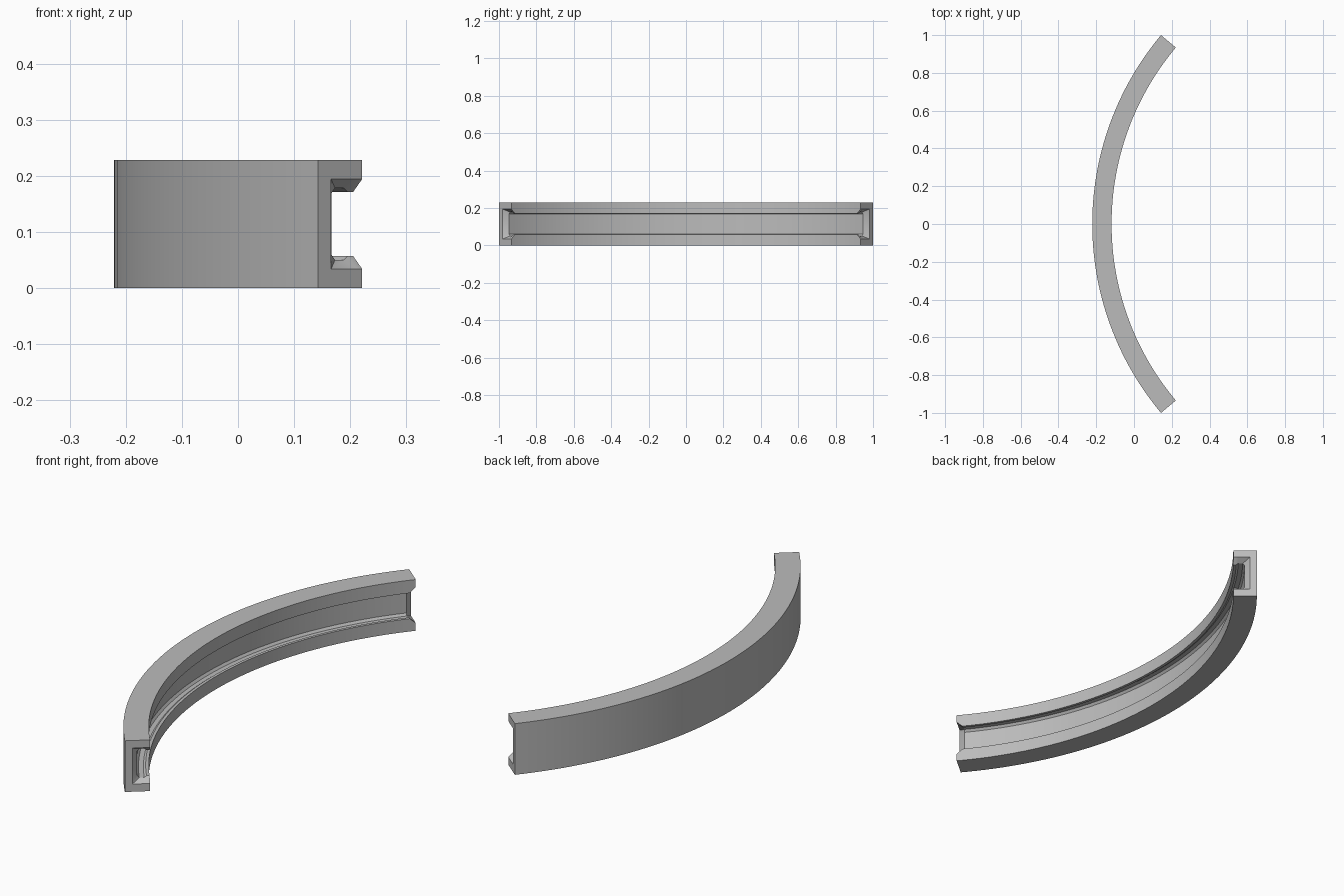
import bpy, bmesh, math

cube = bpy.data.objects.get("Cube")
if cube:
    bpy.data.objects.remove(cube, do_unlink=True)

# Overall dimensions of the curved channel
HEIGHT = 0.228
CENTRE_X = 1.3347
OUTER, INNER = 1.5557, 1.4535
SWEEP = math.radians(40)
FLARE = math.radians(39)
STEPS = 48


def full_profile(lower):
    """Mirror the lower half (radius, z) about mid height into a closed C."""
    return lower + [(r, HEIGHT - z) for r, z in reversed(lower)]


base = [(INNER, 0), (OUTER, 0)]
# Channel section: back wall, chamfer, ledge, raised lip, inner rim
channel = full_profile([(1.5035, 0.06), (1.495, 0.05), (1.475, 0.05),
                        (1.466, 0.057), (INNER, 0.057)] + base)
# Wider section at the open ends
mouth = full_profile([(1.5255, 0.043), (1.5255, 0.034), (1.475, 0.034),
                      (1.466, 0.034), (INNER, 0.034)] + base)

# Sections swept along the arc, flaring out at both ends
sections = [(-SWEEP, mouth)]
sections += [(FLARE * (2 * i / STEPS - 1), channel) for i in range(STEPS + 1)]
sections += [(SWEEP, mouth)]

bm = bmesh.new()
rings = [[bm.verts.new((CENTRE_X - r * math.cos(a), r * math.sin(a), z))
          for r, z in profile] for a, profile in sections]
for r0, r1 in zip(rings, rings[1:]):
    for i in range(len(r0)):
        j = (i + 1) % len(r0)
        bm.faces.new((r0[i], r0[j], r1[j], r1[i]))
bm.faces.new(rings[0])
bm.faces.new(list(reversed(rings[-1])))
bmesh.ops.recalc_face_normals(bm, faces=bm.faces)

mesh = bpy.data.meshes.new("curved_channel_rail")
bm.to_mesh(mesh)
bm.free()
rail = bpy.data.objects.new("curved_channel_rail", mesh)
bpy.context.collection.objects.link(rail)

# Plain grey material
grey = bpy.data.materials.new("plain_grey")
grey.use_nodes = True
colour = (0.5, 0.5, 0.5, 1)
grey.diffuse_color = colour
grey.node_tree.nodes["Principled BSDF"].inputs["Base Color"].default_value = colour
mesh.materials.append(grey)

# Smooth along the curve, crisp along the profile edges
bpy.ops.object.select_all(action="DESELECT")
rail.select_set(True)
bpy.context.view_layer.objects.active = rail
bpy.ops.object.shade_smooth_by_angle(angle=math.radians(20))
